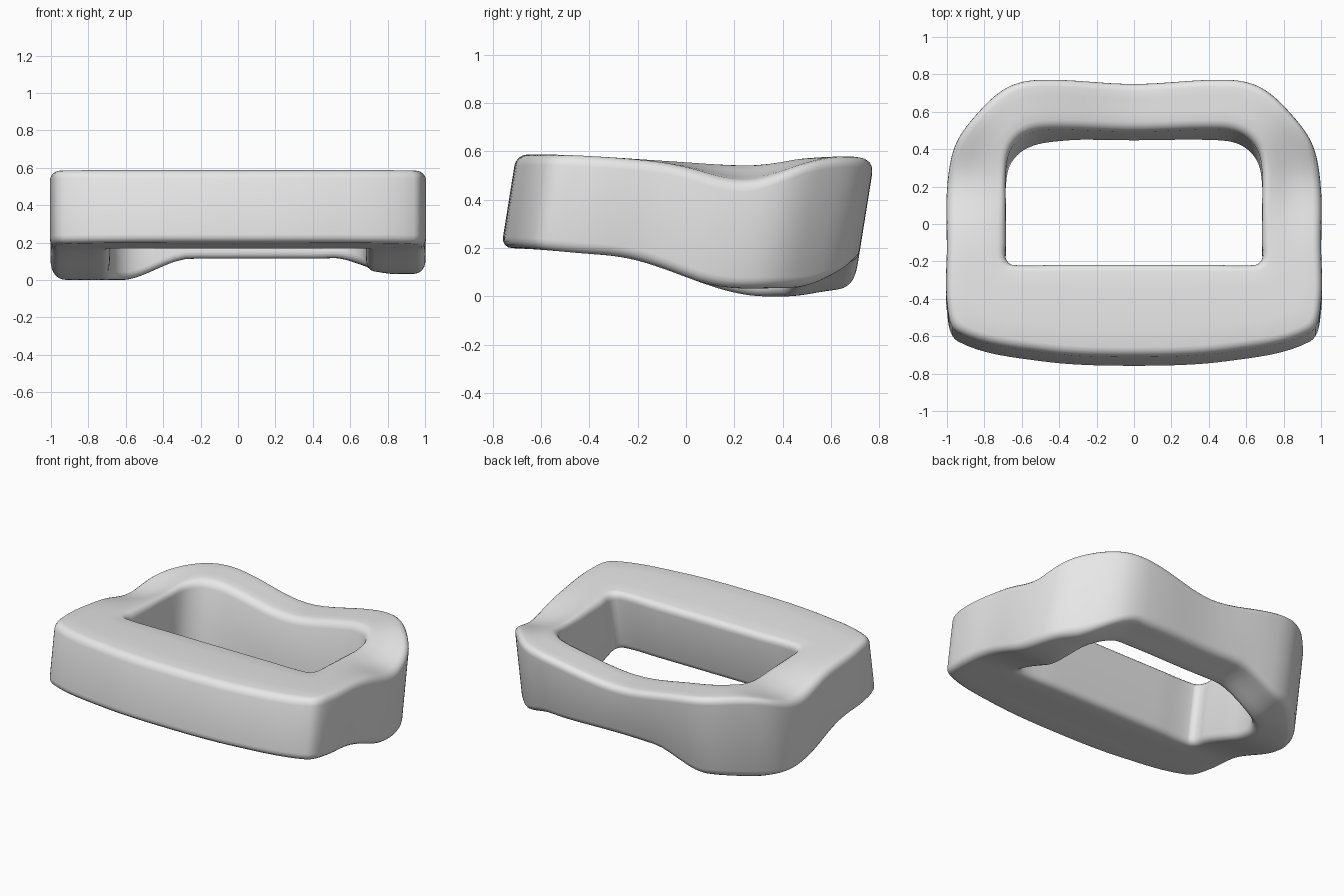
import bpy, bmesh, math
from mathutils import Vector
from mathutils.geometry import interpolate_bezier

cube = bpy.data.objects.get("Cube")
if cube:
    bpy.data.objects.remove(cube)

STEPS = 8       # samples between outline points
SHEAR = 0.16    # walls lean backwards
FILLET = 0.045

# Half outlines from the back centre round to the front centre
OUTER = [(0, .765), (.5, .775), (.68, .73), (.85, .58), (.96, .42), (1, .2),
         (1, -.1), (1, -.42), (.94, -.58), (.5, -.685), (0, -.71)]
INNER = [(0, .51), (.45, .51), (.58, .48), (.66, .4), (.685, .28), (.685, .1),
         (.685, -.1), (.685, -.18), (.65, -.215), (.4, -.215), (0, -.215)]


def outline(half):
    """Mirror a half outline and smooth it into a closed loop."""
    pts = [Vector((x, y, 0)) for x, y in half]
    pts += [Vector((-p.x, p.y, 0)) for p in pts[-2:0:-1]]
    n = len(pts)
    dirs = [(pts[(i + 1) % n] - pts[i - 1]).normalized() for i in range(n)]
    loop = []
    for i in range(n):
        a, b = pts[i], pts[(i + 1) % n]
        k = (b - a).length / 3
        loop += interpolate_bezier(a, a + dirs[i] * k, b - dirs[(i + 1) % n] * k,
                                   b, STEPS + 1)[:-1]
    return loop


def bump(v, centre, width):
    return math.exp(-((v - centre) / width) ** 2)


def smooth(a, b, v):
    t = min(max((v - a) / (b - a), 0), 1)
    return t * t * (3 - 2 * t)


def top_height(x, y, s):
    """Upper surface: rims dip at the sides and at the back centre."""
    z = .592 - .025 * smooth(-.6, 0, y) + .025 * smooth(.25, .6, y)
    z -= .085 * bump(y, .25, .24) * smooth(.6, .85, abs(x)) * (1 - .6 * s)
    z -= .1 * bump(x, 0, .42) * smooth(.2, .55, y)
    return z


def bottom_height(x, y):
    """Lower surface: slopes down to the rear corners, arched between."""
    z = .205 - .03 * smooth(-.7, -.2, y) - .17 * smooth(-.3, .42, y)
    z += .03 * smooth(.5, .75, y)
    back = smooth(.1, .45, y)
    arch = smooth(-.62, -.25, x) * (1 - smooth(.5, .85, x))
    return z + back * (.11 * arch + .035 * smooth(.4, .9, x))


def section():
    """Rounded box section: edge flag, inset steps and end of each point."""
    arc = [i * math.pi / 8 for i in range(5)]
    corner = [(FILLET * (1 - math.cos(a)), FILLET * (1 - math.sin(a))) for a in arc]
    flat = [.25, .5, .75]
    pts = [("out", i, d, "top") for i, d in corner]
    pts += [("mid", f, 0, "top") for f in flat]
    pts += [("in", i, d, "top") for i, d in reversed(corner)]
    pts += [("in", i, d, "low") for i, d in corner]
    pts += [("mid", 1 - f, 0, "low") for f in flat]
    pts += [("out", i, d, "low") for i, d in reversed(corner)]
    return pts


# Ring body: sweep the section between the two outlines
bm = bmesh.new()
rings = []
for o, i in zip(outline(OUTER), outline(INNER)):
    width = (i - o).length
    ring = []
    for side, inset, depth, end in section():
        r = inset / width
        s = {"out": r, "in": 1 - r, "mid": FILLET / width
             + inset * (1 - 2 * FILLET / width)}[side]
        p = o.lerp(i, s)
        z = top_height(p.x, p.y, s) - depth if end == "top" \
            else bottom_height(p.x, p.y) + depth
        ring.append(bm.verts.new((p.x, p.y + SHEAR * (z - .55), z)))
    rings.append(ring)
for a, b in zip(rings, rings[1:] + rings[:1]):
    for k in range(len(a)):
        m = (k + 1) % len(a)
        bm.faces.new((a[k], a[m], b[m], b[k]))
bmesh.ops.recalc_face_normals(bm, faces=bm.faces)

# Rest the lowest point on the floor
low = min(v.co.z for v in bm.verts)
bmesh.ops.translate(bm, verts=bm.verts, vec=(0, 0, -low))

mesh = bpy.data.meshes.new("ring_body")
bm.to_mesh(mesh)
bm.free()
body = bpy.data.objects.new("ring_body", mesh)
bpy.context.collection.objects.link(body)

grey = bpy.data.materials.new("light_grey")
grey.use_nodes = True
colour = (.8, .8, .8, 1)
grey.diffuse_color = colour
grey.node_tree.nodes["Principled BSDF"].inputs["Base Color"].default_value = colour
mesh.materials.append(grey)

bpy.ops.object.select_all(action='DESELECT')
body.select_set(True)
bpy.context.view_layer.objects.active = body
bpy.ops.object.shade_smooth_by_angle(angle=math.radians(40))
